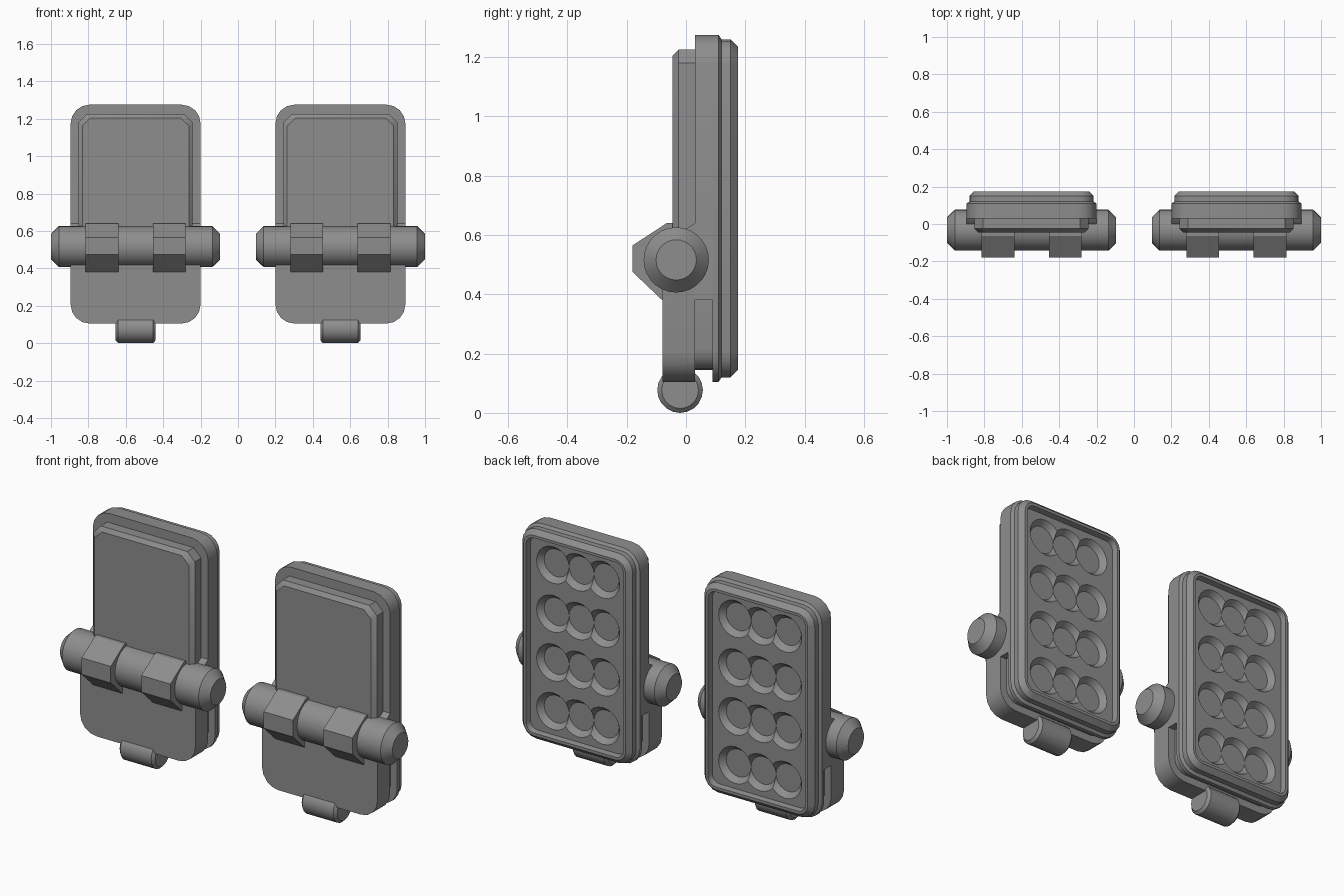
import bpy, bmesh, math
from mathutils import Vector

if "Cube" in bpy.data.objects:
    bpy.data.objects.remove(bpy.data.objects["Cube"])

grey = bpy.data.materials.new("plain grey")
grey.diffuse_color = (0.27, 0.27, 0.27, 1)
grey.use_nodes = True
grey.node_tree.nodes["Principled BSDF"].inputs["Base Color"].default_value = grey.diffuse_color


def rounded(y, half, z0, z1, r_low, r_top, seg=4):
    """Rounded rectangle loop in the xz plane at depth y."""
    pts = []
    for cx, cz, r, start in ((half, z1, r_top, 0), (-half, z1, r_top, 90),
                             (-half, z0, r_low, 180), (half, z0, r_low, 270)):
        sx, sz = (1 if cx > 0 else -1), (1 if cz == z1 else -1)
        for i in range(seg + 1):
            a = math.radians(start + 90 * i / seg)
            pts.append(Vector((cx - sx * r + r * math.cos(a), y,
                               cz - sz * r + r * math.sin(a))))
    return pts


def ring_x(x, r, y, z, n):
    return [Vector((x, y + r * math.cos(2 * math.pi * i / n),
                    z + r * math.sin(2 * math.pi * i / n))) for i in range(n)]


def ring_y(y, r, x, z, n=20):
    return [Vector((x + r * math.cos(2 * math.pi * i / n), y,
                    z + r * math.sin(2 * math.pi * i / n))) for i in range(n)]


def build(name, lofts):
    """Skin one or more stacks of loops into closed solids."""
    bm = bmesh.new()
    for loops in lofts:
        rows = [[bm.verts.new(p) for p in loop] for loop in loops]
        n = len(rows[0])
        for a, b in zip(rows, rows[1:]):
            for i in range(n):
                j = (i + 1) % n
                bm.faces.new((a[i], a[j], b[j], b[i]))
        bm.faces.new(rows[0])
        bm.faces.new(rows[-1])
    bmesh.ops.remove_doubles(bm, verts=bm.verts, dist=0.0002)
    bmesh.ops.recalc_face_normals(bm, faces=bm.faces)
    mesh = bpy.data.meshes.new(name)
    bm.to_mesh(mesh)
    bm.free()
    mesh.materials.append(grey)
    ob = bpy.data.objects.new(name, mesh)
    bpy.context.collection.objects.link(ob)
    return ob


W, Z0, Z1 = 0.347, 0.105, 1.275
parts = []

# Rear frame with stepped, chamfered edge and sunken back panel
steps = ((0.09, 0), (0.11, 0), (0.12, 0.015), (0.15, 0.015),
         (0.175, 0.04), (0.175, 0.055), (0.145, 0.06))
frame = build("rear_frame", [[
    rounded(y, W - d, Z0 + d, Z1 - d, max(0.1 - d, 0.045), max(0.1 - d, 0.045))
    for y, d in steps]])

# Rows of three linked dimples sunk into the back panel
for col in (-1, 0, 1):
    cutter = build("dimple_cutter", [
        [ring_y(0.115, 0.075, col * 0.15, 0.69 + k * 0.265),
         ring_y(0.157, 0.11, col * 0.15, 0.69 + k * 0.265)]
        for k in (-1.5, -0.5, 0.5, 1.5)])
    cutter.hide_render = True
    mod = frame.modifiers.new("dimples", 'BOOLEAN')
    mod.operation = 'DIFFERENCE'
    mod.solver = 'EXACT'
    mod.object = cutter
    bpy.context.view_layer.objects.active = frame
    bpy.ops.object.modifier_apply(modifier=mod.name)
    bpy.data.objects.remove(cutter)
parts.append(frame)

# Front half of the case: full width above, narrower neck below
parts.append(build("case_front", [[rounded(y, W, 0.38, Z1, 0, 0.1)
                                   for y in (0.03, 0.09)]]))
parts.append(build("case_neck", [[rounded(y, W - 0.04, 0.145, 0.5, 0.07, 0)
                                  for y in (0.03, 0.09)]]))

# Raised front panel with cut corners and chamfered rim
parts.append(build("front_panel", [[
    rounded(y, 0.305 - d, 0.5, 1.225 - d, 0, 0.045, seg=1)
    for y, d in ((0.03, 0), (-0.025, 0), (-0.045, 0.02))]]))

# Lower cover plate, sloping away behind the bar
parts.append(build("lower_cover", [[
    rounded(y, W, Z0, top, 0.1, 0)
    for y, top in ((-0.08, 0.5), (0.0, 0.62), (0.03, 0.64))]]))

# Hinge bar with chamfered ends
parts.append(build("hinge_bar", [[
    ring_x(x, r, -0.033, 0.516, 28)
    for x, r in ((-0.4525, 0.068), (-0.41, 0.11), (0.41, 0.11), (0.4525, 0.068))]]))

# Two angular clips holding the bar
clip = ((-0.03, 0.64), (-0.065, 0.64), (-0.18, 0.565),
        (-0.18, 0.475), (-0.08, 0.38), (-0.03, 0.38))
parts.append(build("bar_clips", [
    [[Vector((s * x, y, z)) for y, z in clip] for x in (0.092, 0.267)]
    for s in (-1, 1)]))

# Small roller at the bottom
parts.append(build("bottom_roller", [[
    ring_x(x, r, -0.02, 0.077, 20)
    for x, r in ((-0.107, 0.062), (-0.093, 0.077), (0.093, 0.077), (0.107, 0.062))]]))

# Shade, then place the pair side by side
bpy.ops.object.select_all(action='DESELECT')
for ob in parts:
    ob.select_set(True)
bpy.context.view_layer.objects.active = frame
bpy.ops.object.shade_smooth_by_angle(angle=math.radians(32))
for ob in parts:
    twin = ob.copy()
    bpy.context.collection.objects.link(twin)
    twin.name = ob.name + "_right"
    ob.name += "_left"
    ob.location.x, twin.location.x = -0.5475, 0.5475
